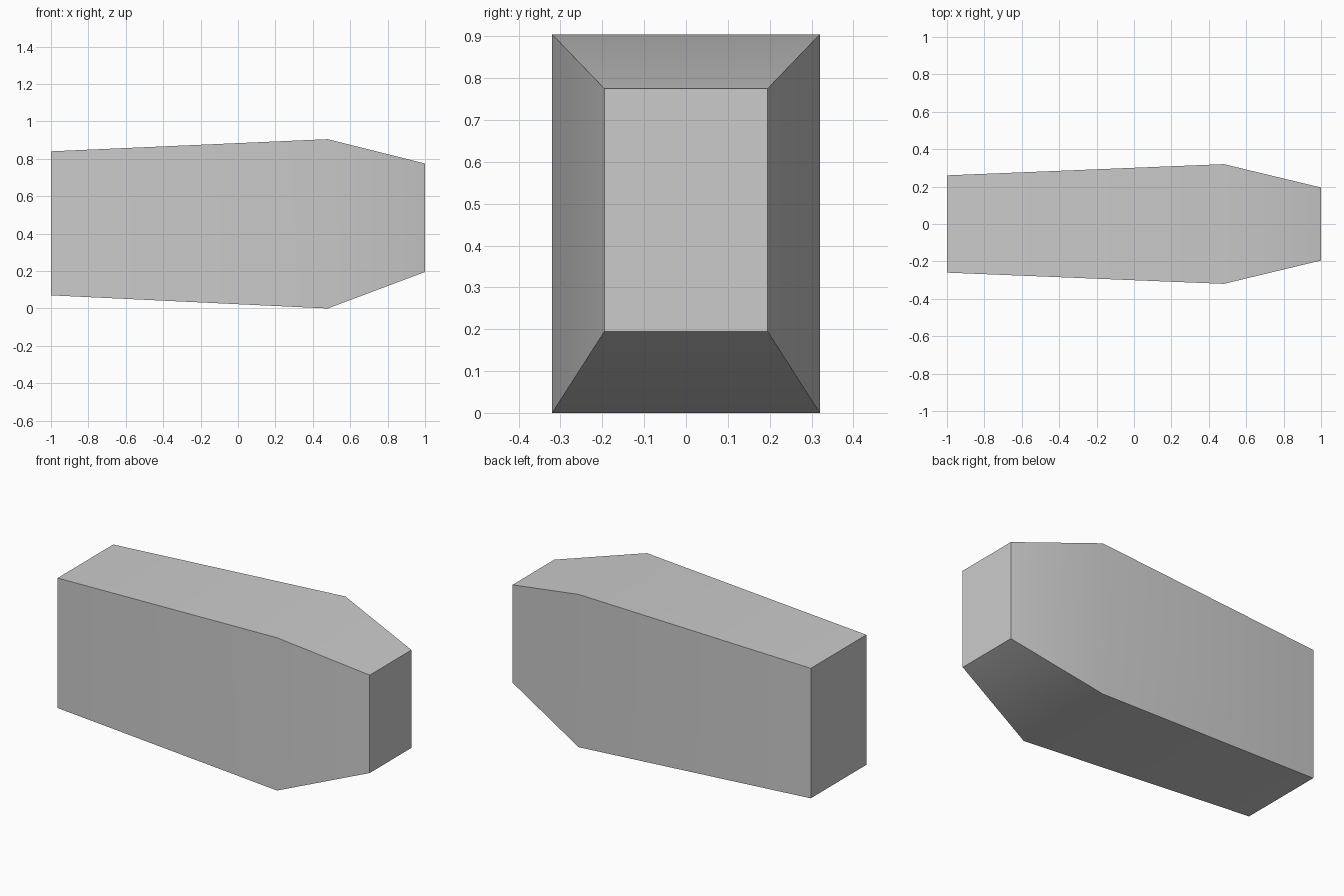
import bpy
import bmesh
import math

cube = bpy.data.objects.get("Cube")
if cube:
    bpy.data.objects.remove(cube, do_unlink=True)

# Plain grey material
grey = bpy.data.materials.new("light grey")
grey.use_nodes = True
colour = (0.6, 0.6, 0.6, 1)
grey.diffuse_color = colour
grey.node_tree.nodes["Principled BSDF"].inputs["Base Color"].default_value = colour

# Rectangular cross-sections along x: position, half width, bottom, top
sections = [(-1, 0.26, 0.07, 0.84), (0.48, 0.32, 0, 0.905), (1, 0.195, 0.195, 0.775)]

bm = bmesh.new()
rings = [[bm.verts.new((x, y, z)) for y, z in ((-w, lo), (w, lo), (w, hi), (-w, hi))]
         for x, w, lo, hi in sections]

# Side walls between neighbouring sections, then the end caps
for a, b in zip(rings, rings[1:]):
    for i in range(4):
        j = (i + 1) % 4
        bm.faces.new((a[i], a[j], b[j], b[i]))
bm.faces.new(rings[0])
bm.faces.new(rings[-1])
bmesh.ops.recalc_face_normals(bm, faces=bm.faces)

mesh = bpy.data.meshes.new("tapered_body")
bm.to_mesh(mesh)
bm.free()
mesh.materials.append(grey)
body = bpy.data.objects.new("tapered_body", mesh)
bpy.context.collection.objects.link(body)

# Soft bend across the middle, crisp long edges and caps
bpy.ops.object.select_all(action="DESELECT")
body.select_set(True)
bpy.context.view_layer.objects.active = body
bpy.ops.object.shade_smooth_by_angle(angle=math.radians(30))
